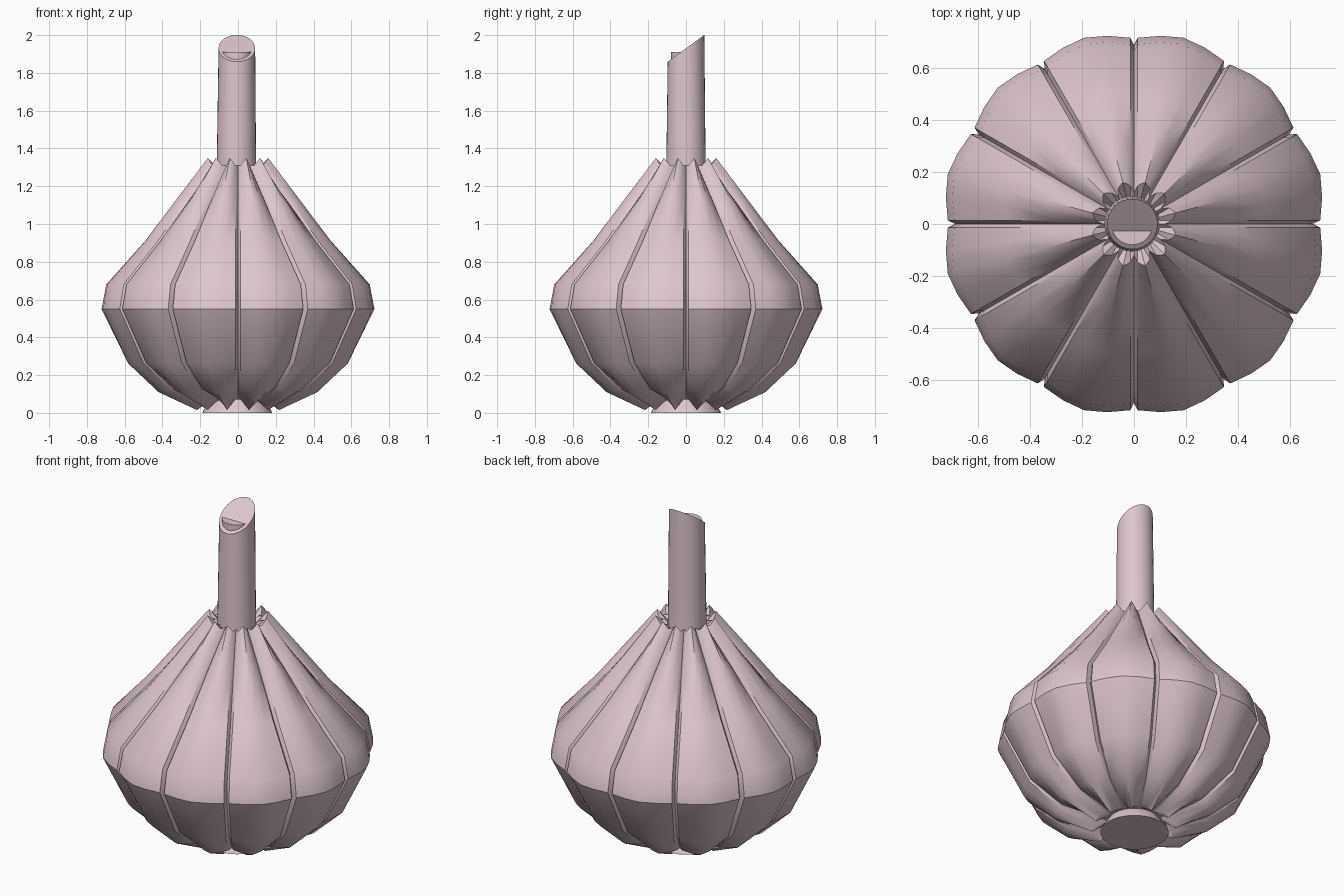
import bpy, bmesh, math
from math import sin, cos, radians

if "Cube" in bpy.data.objects:
    bpy.data.objects.remove(bpy.data.objects["Cube"])

skin = bpy.data.materials.new("pale pink skin")
skin.diffuse_color = (0.72, 0.57, 0.62, 1)
skin.use_nodes = True
skin.node_tree.nodes["Principled BSDF"].inputs["Base Color"].default_value = skin.diffuse_color


def finish(name, bm, angle):
    bmesh.ops.recalc_face_normals(bm, faces=bm.faces[:])
    me = bpy.data.meshes.new(name)
    bm.to_mesh(me)
    bm.free()
    ob = bpy.data.objects.new(name, me)
    bpy.context.collection.objects.link(ob)
    me.materials.append(skin)
    bpy.ops.object.select_all(action='DESELECT')
    ob.select_set(True)
    bpy.context.view_layer.objects.active = ob
    bpy.ops.object.shade_smooth_by_angle(angle=radians(angle))
    return ob


def loft(bm, rings, cap=True):
    rows = [[bm.verts.new(p) for p in ring] for ring in rings]
    n = len(rows[0])
    for a, b in zip(rows, rows[1:]):
        for i in range(n):
            j = (i + 1) % n
            bm.faces.new((a[i], a[j], b[j], b[i]))
    if cap:
        bm.faces.new(rows[0][::-1])
        bm.faces.new(rows[-1])


# Bulb of twelve cloves: (clove middle radius, z, groove side radius, z)
PROFILE = [
    (0.225, 0.015, 0.205, 0.07),
    (0.435, 0.11, 0.40, 0.125),
    (0.60, 0.26, 0.57, 0.265),
    (0.74, 0.55, 0.715, 0.55),
    (0.715, 0.68, 0.69, 0.68),
    (0.508, 0.91, 0.482, 0.91),
    (0.345, 1.12, 0.315, 1.115),
    (0.165, 1.35, 0.147, 1.31),
]


def clove_ring(rm, zm, re, ze):
    off = math.asin(0.014 / re)
    pts = []
    for k in range(12):
        a0, a1 = radians(30 * k), radians(30 * k + 30)
        mid = (a0 + a1) / 2
        q = (rm * 0.62 + re * 0.38) + 0.003
        zq = (zm + ze) / 2
        for a, r, z in ((a0, re - 0.028, ze), (a0 + off, re, ze),
                        ((a0 + off + mid) / 2, q - 0.004, zq), (mid, rm, zm),
                        ((a1 - off + mid) / 2, q - 0.004, zq), (a1 - off, re, ze)):
            pts.append((r * cos(a), r * sin(a), z))
    return pts


def inner_ring(r, z):
    return [v for v in clove_ring(r, z, r, z)]


bm = bmesh.new()
rings = [inner_ring(0.15, 0.07)] + [clove_ring(*p) for p in PROFILE] + [inner_ring(0.10, 1.28)]
loft(bm, rings)
finish("bulb_cloves", bm, 32)


# Round sections for the stalk and root plate
def circle(r, z, cx=0.0, n=32, slope=0.0):
    return [(cx + r * cos(2 * math.pi * i / n), r * sin(2 * math.pi * i / n),
             z + slope * r * sin(2 * math.pi * i / n)) for i in range(n)]


# Stalk with a slanted cut
bm = bmesh.new()
loft(bm, [circle(0.107, 1.2, -0.008), circle(0.103, 1.4, -0.008),
          circle(0.097, 1.93, -0.006, slope=0.73)])
finish("stalk", bm, 35)

# Flat core showing in the low side of the cut
bm = bmesh.new()
loft(bm, [circle(0.080, 1.8, -0.007), circle(0.080, 1.91, -0.007)])
finish("stalk_core", bm, 35)

# Root plate
bm = bmesh.new()
loft(bm, [circle(0.185, 0.0, -0.004), circle(0.18, 0.012, -0.004), circle(0.13, 0.08)])
finish("root_plate", bm, 30)
